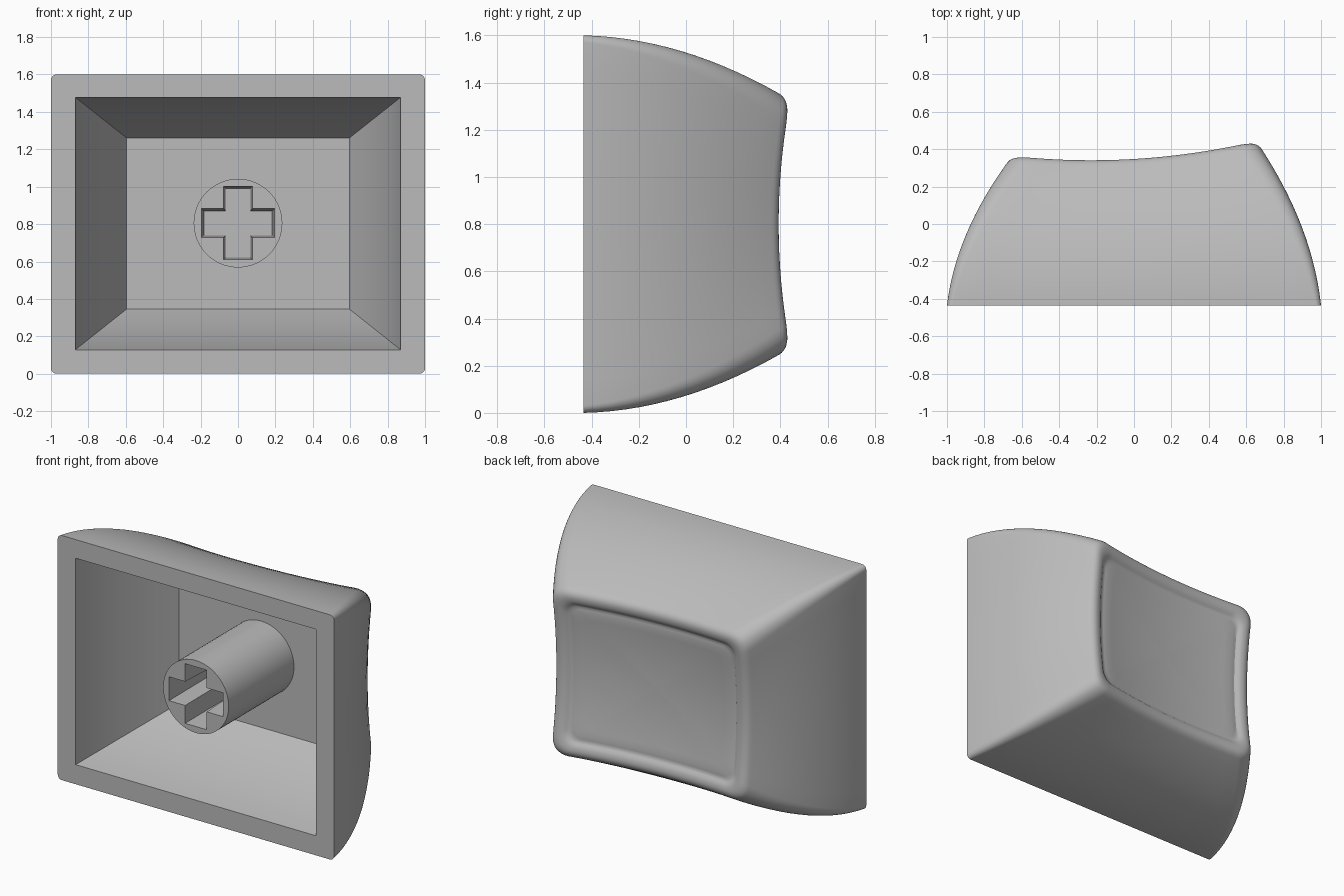
import bpy, bmesh, math
from mathutils import Vector

cube = bpy.data.objects.get("Cube")
if cube:
    bpy.data.objects.remove(cube)

MID = 0.8        # height of the cap's axis
RIM = -0.435     # plane of the open rim
FLOOR = 0.24     # plane of the cavity floor

grey = bpy.data.materials.new("light_grey")
grey.use_nodes = True
grey.diffuse_color = (0.5, 0.5, 0.5, 1)
grey.node_tree.nodes["Principled BSDF"].inputs["Base Color"].default_value = (0.5, 0.5, 0.5, 1)


def finish(bm, name):
    bmesh.ops.recalc_face_normals(bm, faces=bm.faces)
    mesh = bpy.data.meshes.new(name)
    bm.to_mesh(mesh)
    bm.free()
    mesh.materials.append(grey)
    obj = bpy.data.objects.new(name, mesh)
    bpy.context.collection.objects.link(obj)
    bpy.ops.object.select_all(action='DESELECT')
    obj.select_set(True)
    bpy.context.view_layer.objects.active = obj
    bpy.ops.object.shade_smooth_by_angle(angle=math.radians(32))
    return obj


def rounded_rect(hx, hz, r, arc=8, side=14):
    """Points (x, height from axis) round a rectangle, evenly split sides."""
    pts = []
    centres = [(hx - r, hz - r), (r - hx, hz - r), (r - hx, r - hz), (hx - r, r - hz)]
    for k, (cx, cz) in enumerate(centres):
        for i in range(arc + 1):
            a = math.pi / 2 * (k + i / arc)
            pts.append(Vector((cx + r * math.cos(a), cz + r * math.sin(a))))
        a = math.pi / 2 * (k + 1)
        nx, nz = centres[(k + 1) % 4]
        end = Vector((nx + r * math.cos(a), nz + r * math.sin(a)))
        start = pts[-1]
        pts += [start.lerp(end, i / side) for i in range(1, side)]
    return pts


def add_ring(bm, pts):
    return [bm.verts.new(p) for p in pts]


def bridge(bm, a, b):
    n = len(a)
    for i in range(n):
        bm.faces.new((a[i], a[(i + 1) % n], b[(i + 1) % n], b[i]))


def fill_between(bm, a, b):
    """Flat face between an outer and an inner loop."""
    edges = []
    for loop in (a, b):
        for i, v in enumerate(loop):
            w = loop[(i + 1) % len(loop)]
            edges.append(bm.edges.get((v, w)) or bm.edges.new((v, w)))
    bmesh.ops.triangle_fill(bm, edges=edges, use_beauty=True)


def dish(p):
    """Depth of the tilted, scooped back face."""
    x = max(-0.66, min(0.66, p.x))
    z = max(-0.52, min(0.52, p.y))
    return 0.3 + 0.06 * x + 0.13 * x * x + 0.18 * z * z


# Cap shell: curved skirt, rounded shoulder, scooped face, hollow inside
bm = bmesh.new()
rings = []
top = rounded_rect(0.685, 0.555, 0.11)
for i in range(15):
    t = i / 14
    outline = rounded_rect(1 - 0.09 * t - 0.225 * t * t,
                           0.8 - 0.02 * t - 0.225 * t * t, 0.03 + 0.08 * t)
    rings.append([(p.x, RIM + t * (dish(q) - 0.035 - RIM), MID + p.y)
                  for p, q in zip(outline, top)])

# Shoulder: a quadratic blend from the skirt to the scooped face
crest = rounded_rect(0.655, 0.525, 0.1)
inner = rounded_rect(0.595, 0.465, 0.08)
for i in range(1, 9):
    t = i / 8
    ring = []
    for a, b, c in zip(top, crest, inner):
        w = ((1 - t) ** 2, 2 * t * (1 - t), t * t)
        p = a * w[0] + b * w[1] + c * w[2]
        y = (dish(a) - 0.035) * w[0] + (dish(b) + 0.016) * w[1] + dish(c) * w[2]
        ring.append((p.x, y, MID + p.y))
    rings.append(ring)

# Shallow step round the scoop, then rings closing on the centre
for inset, drop in ((0.012, 0.008), (0.024, 0.013), (0.04, 0.01), (0.06, 0.006)):
    pts = rounded_rect(0.595 - inset, 0.465 - inset, 0.07)
    rings.append([(p.x, dish(p) - drop, MID + p.y) for p in pts])
for i in range(1, 10):
    s = 1 - i / 10
    rings.append([(p.x * s, dish(p * s) - 0.006 * s, MID + p.y * s) for p in pts])

loops = [add_ring(bm, r) for r in rings]
for a, b in zip(loops, loops[1:]):
    bridge(bm, a, b)
hub = bm.verts.new((0, dish(Vector((0, 0))), MID))
for i, v in enumerate(loops[-1]):
    bm.faces.new((v, loops[-1][(i + 1) % len(loops[-1])], hub))

# Cavity walls and floor
cavity = []
for i in range(9):
    t = i / 8
    ease = 0.45 * t + 0.55 * t * t
    hx, hz = 0.87 - 0.275 * ease, 0.675 - 0.218 * ease
    y = RIM + t * (FLOOR - RIM)
    cavity.append(add_ring(bm, [(sx * hx, y, MID + 0.003 + sz * hz)
                                for sx, sz in ((1, 1), (-1, 1), (-1, -1), (1, -1))]))
for a, b in zip(cavity, cavity[1:]):
    bridge(bm, a, b)
bm.faces.new(cavity[-1])
fill_between(bm, loops[0], cavity[0])
finish(bm, "cap_shell")


# Stem: round post with a tapered cross-shaped socket
def cross(long_x, long_z, thin, y):
    quarter = [(long_x, thin), (thin, thin), (thin, long_z)]
    pts = []
    for sx, sz in ((1, 1), (-1, 1), (-1, -1), (1, -1)):
        part = quarter if sx * sz > 0 else quarter[::-1]
        pts += [(sx * x, y, MID + 0.005 + sz * z) for x, z in part]
    return pts


bm = bmesh.new()
angles = [math.tau * i / 64 for i in range(64)]
front, back = [add_ring(bm, [(0.237 * math.cos(a), y, MID + 0.005 + 0.237 * math.sin(a))
                             for a in angles]) for y in (RIM, FLOOR + 0.01)]
bridge(bm, front, back)
bm.faces.new(back)
mouth = add_ring(bm, cross(0.195, 0.195, 0.078, RIM))
base = add_ring(bm, cross(0.183, 0.183, 0.066, RIM + 0.5))
bridge(bm, mouth, base)
bm.faces.new(base)
fill_between(bm, front, mouth)
finish(bm, "stem")
